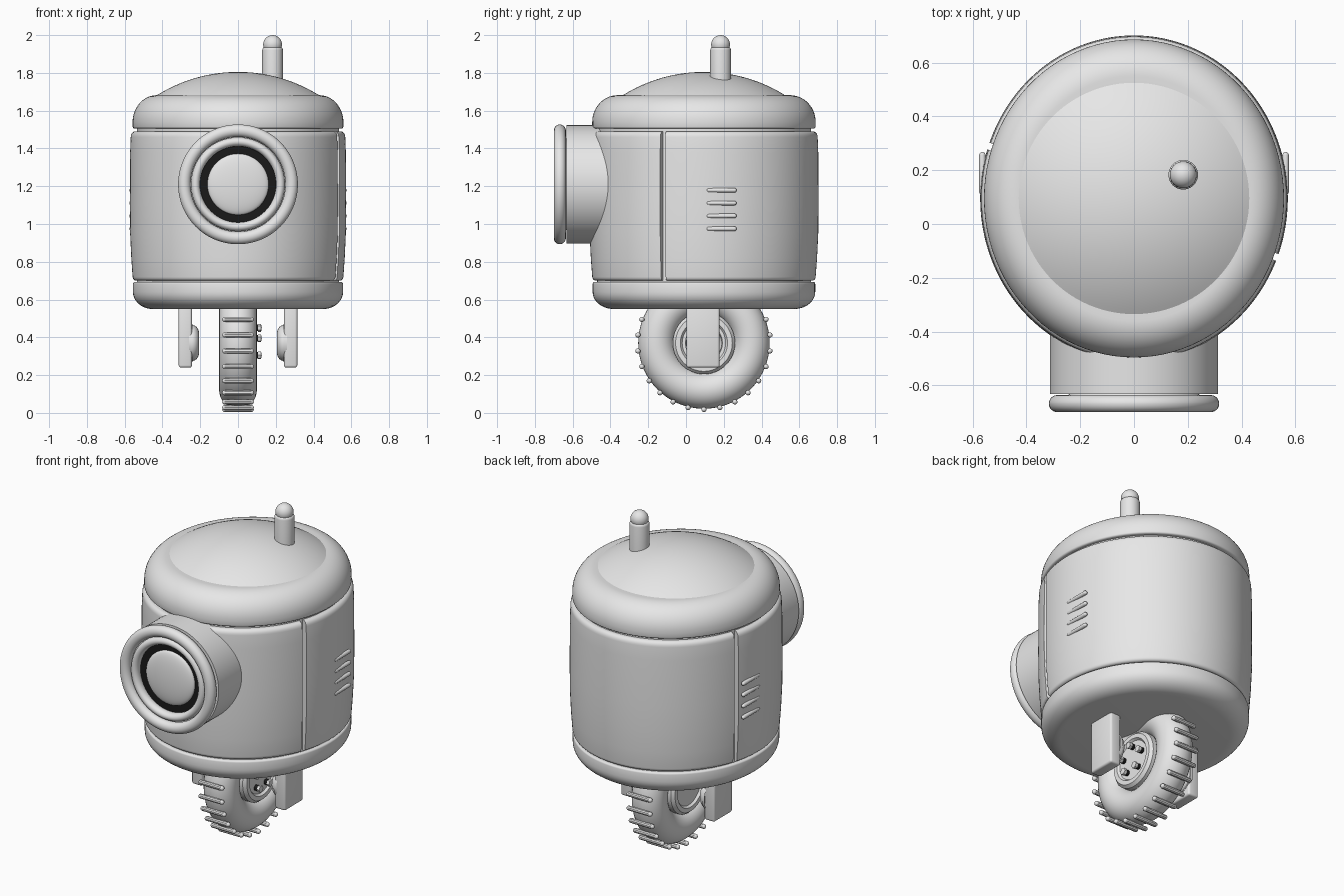
import bpy, bmesh
from math import sin, cos, pi, radians
from mathutils import Matrix, Vector

cube = bpy.data.objects.get("Cube")
if cube:
    bpy.data.objects.remove(cube, do_unlink=True)


def material(name, value):
    m = bpy.data.materials.new(name)
    m.use_nodes = True
    m.diffuse_color = (value, value, value, 1)
    m.node_tree.nodes["Principled BSDF"].inputs["Base Color"].default_value = (value, value, value, 1)
    return m


GREY = material("light grey", 0.8)
DARK = material("black", 0.01)


def finish(bm, name, matrix, mat, angle=35):
    bmesh.ops.remove_doubles(bm, verts=bm.verts, dist=1e-5)
    bmesh.ops.recalc_face_normals(bm, faces=bm.faces)
    bm.transform(matrix)
    me = bpy.data.meshes.new(name)
    bm.to_mesh(me)
    bm.free()
    me.materials.append(mat)
    me.shade_smooth()
    me.set_sharp_from_angle(angle=radians(angle))
    ob = bpy.data.objects.new(name, me)
    bpy.context.collection.objects.link(ob)
    return ob


def arc(r, h, rr, rh, a0, a1, n=10):
    """Points of an elliptical arc in a (radius, height) profile."""
    angles = [radians(a0 + (a1 - a0) * i / n) for i in range(n + 1)]
    return [(r + rr * cos(a), h + rh * sin(a)) for a in angles]


def revolve(name, profile, matrix, mat=GREY, steps=96, start=0, sweep=360, closed=False):
    """Turn a profile round local z; a partial sweep gets end caps."""
    bm = bmesh.new()
    full = sweep == 360
    rings = []
    for i in range(steps if full else steps + 1):
        a = radians(start + sweep * i / steps)
        rings.append([bm.verts.new((r * cos(a), r * sin(a), h)) for r, h in profile])
    n = len(profile)
    for i in range(steps):
        p, q = rings[i], rings[(i + 1) % len(rings)]
        for j in range(n if closed else n - 1):
            k = (j + 1) % n
            bm.faces.new((p[j], q[j], q[k], p[k]))
    if not full:
        bm.faces.new(rings[0])
        bm.faces.new(rings[-1])
    return finish(bm, name, matrix, mat)


def box(name, centre, size, bevel):
    bm = bmesh.new()
    bmesh.ops.create_cube(bm, size=1)
    bm.transform(Matrix.Diagonal((*size, 1)))
    bmesh.ops.bevel(bm, geom=bm.edges[:], offset=bevel, segments=3, profile=0.5, affect='EDGES')
    return finish(bm, name, Matrix.Translation(centre), GREY)


def capsule_profile(radius, half):
    return arc(0, -half + radius, radius, radius, -90, 0, 4) + arc(0, half - radius, radius, radius, 0, 90, 4)


MID = 0.095
oval = Matrix.Translation((0, MID, 0)) @ Matrix.Diagonal((1, 1.06, 1, 1))
round_axis = Matrix.Translation((0, MID, 0))

# Body: inner core, two outer shells split by seams, caps and dome
revolve("body_core", [(0, 0.6), (0.535, 0.6), (0.535, 1.56), (0, 1.56)], oval)
shell = ([(0.52, 0.70)] + arc(0.54, 0.72, 0.018, 0.02, -90, 0, 4)
         + [(0.565, 0.82), (0.571, 0.95), (0.572, 1.1), (0.571, 1.38)]
         + arc(0.545, 1.46, 0.023, 0.03, 0, 90, 5) + [(0.52, 1.49)])
revolve("rear_shell", shell, oval, start=-20, sweep=180, closed=True)
revolve("front_shell", shell, oval, start=162.5, sweep=175, closed=True)
revolve("bottom_cap", [(0, 0.55)] + arc(0.45, 0.64, 0.106, 0.09, -90, 0)
        + arc(0.546, 0.683, 0.01, 0.01, 0, 90, 3) + [(0.5, 0.693)], oval)
revolve("top_cap", [(0.5, 1.505)] + arc(0.546, 1.515, 0.012, 0.01, -90, 0, 3)
        + arc(0.43, 1.54, 0.128, 0.142, 0, 90, 14) + [(0.38, 1.68)], oval)
dome_radius, dome_rise = 0.44, 0.13
sphere_r = (dome_radius ** 2 + dome_rise ** 2) / (2 * dome_rise)
dome = [(dome_radius * i / 16, 1.805 - sphere_r + (sphere_r ** 2 - (dome_radius * i / 16) ** 2) ** 0.5)
        for i in range(17)]
revolve("top_dome", dome + [(dome_radius, 1.66)], round_axis)

# Antenna with a rounded tip
antenna_at = Matrix.Translation((0.183, 0.183, 0))
revolve("antenna_stem", [(0, 1.7), (0.055, 1.7), (0.055, 1.92)]
        + arc(0.045, 1.92, 0.01, 0.015, 0, 90, 3) + [(0, 1.935)], antenna_at, steps=40)
revolve("antenna_tip", arc(0, 1.95, 0.05, 0.05, -90, 90, 14), antenna_at, steps=40)

# Eye: barrel, two rings, dark iris and a domed lens, facing the front
eye = Matrix.Translation((0, 0, 1.21)) @ Matrix.Rotation(radians(90), 4, 'X')
revolve("eye_barrel", [(0, 0.34), (0.313, 0.34), (0.313, 0.632), (0, 0.632)], eye)
revolve("eye_outer_ring", arc(0.284, 0.668, 0.033, 0.032, 0, 352.5, 24), eye, closed=True)
revolve("eye_inner_ring", arc(0.225, 0.655, 0.024, 0.03, 0, 352.5, 24), eye, closed=True)
revolve("eye_iris", [(0.15, 0.634), (0.15, 0.642), (0.215, 0.642), (0.215, 0.634)], eye, DARK, closed=True)
revolve("eye_lens", [(0.162, 0.633)] + arc(0, 0.645, 0.162, 0.03, 0, 90, 12), eye)

# Side vents: four slim rods on each side
for side, word in ((1, "left"), (-1, "right")):
    for i in range(4):
        at = Matrix.Translation((side * 0.564, 0.188, 0.975 + 0.068 * i)) @ Matrix.Rotation(radians(90), 4, 'X')
        revolve(f"{word}_vent_{i + 1}", capsule_profile(0.012, 0.08), at, steps=12)

# Wheel: tyre, treads, hub and bolts
wheel = Matrix.Translation((0, MID, 0.37)) @ Matrix.Rotation(radians(90), 4, 'Y')
revolve("tyre", arc(0.25, 0, 0.098, 0.1, 0, 348.75, 31), wheel, closed=True)
TREADS = 26
for i in range(TREADS):
    at = wheel @ Matrix.Rotation(2 * pi * i / TREADS, 4, 'Z') @ Matrix.Translation((0.352, 0, 0))
    revolve(f"tread_{i + 1}", capsule_profile(0.014, 0.084), at, steps=10)
hub = [(0, 0.085), (0.115, 0.085), (0.125, 0.098), (0.15, 0.098), (0.165, 0.08)]
revolve("wheel_hub", hub + [(r, -h) for r, h in reversed(hub)], wheel, steps=64)
for i in range(5):
    at = wheel @ Matrix.Rotation(2 * pi * i / 5 + pi, 4, 'Z') @ Matrix.Translation((0.08, 0, 0))
    revolve(f"bolt_shank_{i + 1}", [(0, 0.08), (0.017, 0.08), (0.017, 0.108), (0, 0.108)], at, DARK, steps=12)
    revolve(f"bolt_head_{i + 1}", [(0, 0.106), (0.021, 0.106), (0.021, 0.122), (0, 0.126)], at, steps=6)

# Fork arms with round pads facing the wheel
for side, word in ((1, "left"), (-1, "right")):
    box(f"{word}_fork_arm", (side * 0.279, 0.09, 0.42), (0.07, 0.175, 0.36), 0.012)
    at = Matrix.Translation((side * 0.25, MID, 0.37)) @ Matrix.Rotation(radians(-90 * side), 4, 'Y')
    revolve(f"{word}_fork_pad", [(0.1, -0.01), (0.1, 0.008)] + arc(0.05, 0.008, 0.045, 0.036, 0, 90, 8)
            + [(0, 0.044)], at, steps=48)
